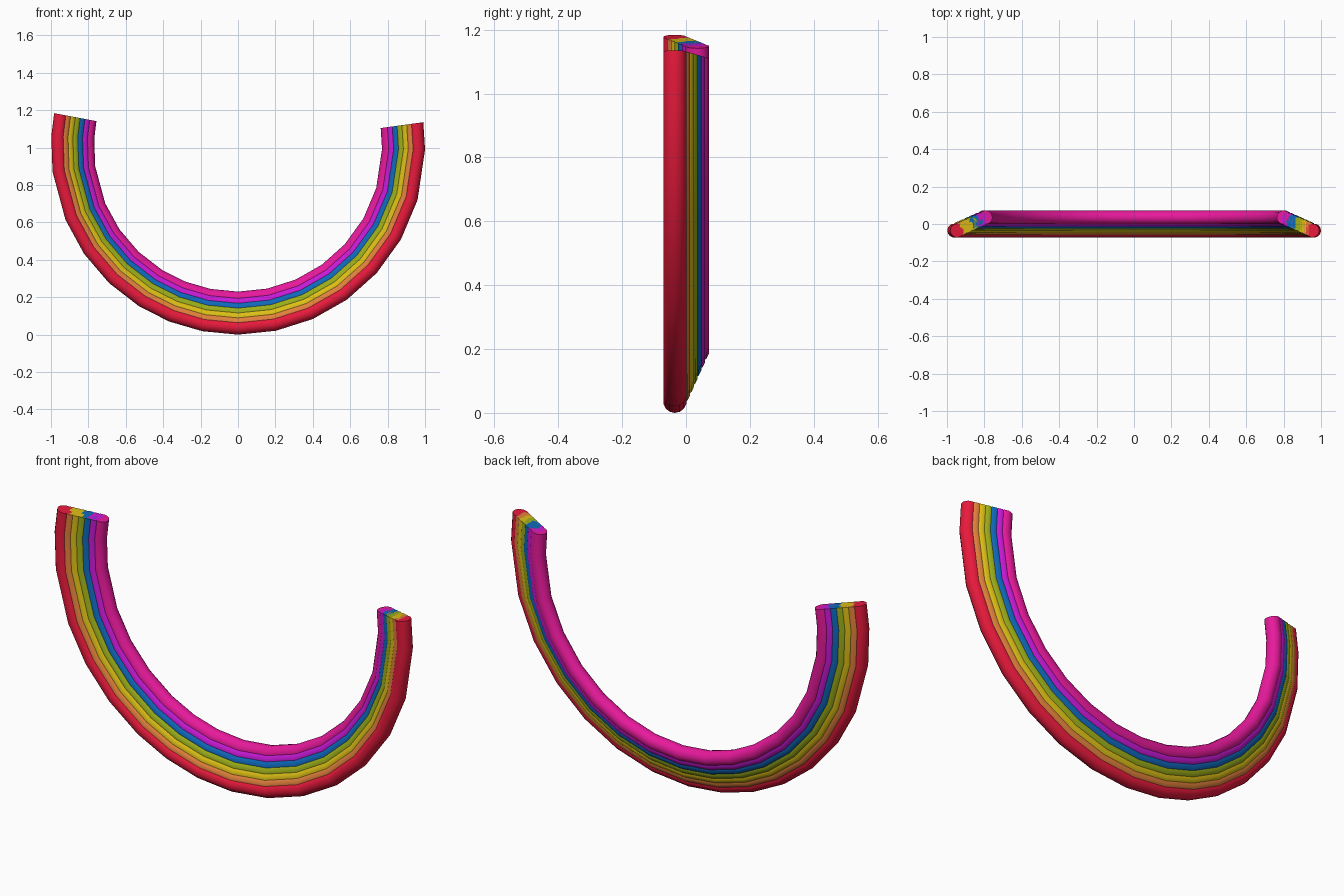
import bpy, bmesh, math

if "Cube" in bpy.data.objects:
    bpy.data.objects.remove(bpy.data.objects["Cube"])

# Path angles (degrees) around the arc centre, from the right end to the left end
ANGLES = [7.8, -0.6, -16.3, -29.4, -42.2, -54.4, -66.4, -78.3, -90, -101,
          -111.5, -121.8, -133.6, -145.4, -157.3, -172.6, -183.5, -190.6]
CENTRE_Z = 1.0
TUBE_R = 0.037
SIDES = 14

# Colours from the outer front band to the inner back band
BANDS = [
    ("red", (0.80, 0.010, 0.045)),
    ("orange", (0.75, 0.22, 0.045)),
    ("yellow", (0.72, 0.52, 0.008)),
    ("green", (0.33, 0.42, 0.010)),
    ("blue", (0.005, 0.14, 0.50)),
    ("purple", (0.58, 0.010, 0.68)),
    ("magenta", (0.80, 0.010, 0.33)),
]


def arc_tube(name, radius, y, color):
    """Round tube swept along the arc, closed with flat end caps."""
    bm = bmesh.new()
    rings = []
    for a in ANGLES:
        t = math.radians(a)
        ring = []
        for k in range(SIDES):
            s = 2 * math.pi * k / SIDES
            r = radius + TUBE_R * math.cos(s)
            ring.append(bm.verts.new((r * math.cos(t), y + TUBE_R * math.sin(s),
                                      CENTRE_Z + r * math.sin(t))))
        rings.append(ring)
    for a, b in zip(rings, rings[1:]):
        for k in range(SIDES):
            n = (k + 1) % SIDES
            bm.faces.new((a[k], a[n], b[n], b[k]))
    bm.faces.new(rings[0])
    bm.faces.new(rings[-1])
    bmesh.ops.recalc_face_normals(bm, faces=bm.faces)
    mesh = bpy.data.meshes.new(name)
    bm.to_mesh(mesh)
    bm.free()
    obj = bpy.data.objects.new(name, mesh)
    bpy.context.collection.objects.link(obj)
    mat = bpy.data.materials.new(name)
    mat.diffuse_color = (*color, 1)
    mat.use_nodes = True
    mat.node_tree.nodes["Principled BSDF"].inputs["Base Color"].default_value = mat.diffuse_color
    mesh.materials.append(mat)
    bpy.ops.object.select_all(action='DESELECT')
    obj.select_set(True)
    bpy.context.view_layer.objects.active = obj
    bpy.ops.object.shade_smooth_by_angle(angle=math.radians(40))


# Seven overlapping bands, each stepped inwards and backwards
for i, (color_name, rgb) in enumerate(BANDS):
    arc_tube(color_name + "_band", 0.963 - 0.026 * i, -0.035 + 0.0117 * i, rgb)
